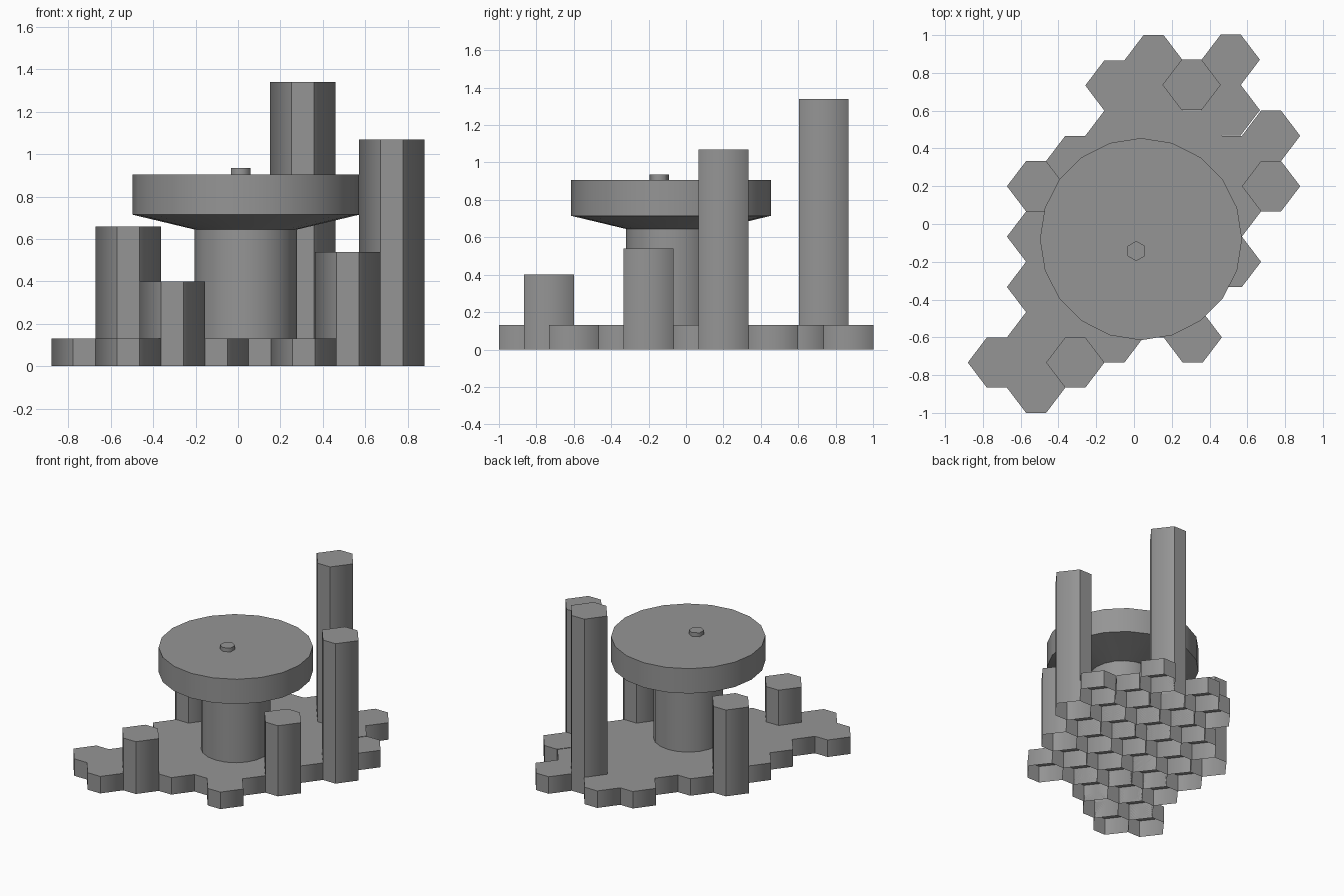
import bpy, bmesh
from math import cos, sin, pi

if "Cube" in bpy.data.objects:
    bpy.data.objects.remove(bpy.data.objects["Cube"])

DX, DY = 0.2073, 0.2667      # column and row spacing of the hex grid
HALF, FLAT, HIGH = 0.1543, 0.053, DY / 2

grey = bpy.data.materials.new("dark_grey")
grey.diffuse_color = (0.3, 0.3, 0.3, 1)
grey.use_nodes = True
grey.node_tree.nodes["Principled BSDF"].inputs["Base Color"].default_value = grey.diffuse_color
BASE = 0.13

def finish(bm, name):
    me = bpy.data.meshes.new(name)
    bm.to_mesh(me)
    bm.free()
    me.materials.append(grey)
    ob = bpy.data.objects.new(name, me)
    bpy.context.collection.objects.link(ob)
    return ob

def add_hex(bm, x, y, top):
    """Hexagonal cell with a cap and walls, open underneath."""
    pts = [(HALF, 0), (FLAT, HIGH), (-FLAT, HIGH), (-HALF, 0), (-FLAT, -HIGH), (FLAT, -HIGH)]
    lo = [bm.verts.new((x + px, y + py, 0)) for px, py in pts]
    hi = [bm.verts.new((x + px, y + py, top)) for px, py in pts]
    cap = bm.faces.new(hi)
    for i in range(6):
        j = (i + 1) % 6
        bm.faces.new((lo[i], lo[j], hi[j], hi[i])).smooth = True
    # Only the left and right corners are softened
    for e in cap.edges:
        e.smooth = False
    for i in (1, 2, 4, 5):
        bm.edges.get((lo[i], hi[i])).smooth = False

def lathe(name, x, y, n, profile, start=0.0):
    """Revolve (radius, z) pairs with n sides, capped, smooth around and sharp at the rims."""
    bm = bmesh.new()
    rings = [[bm.verts.new((x + r * cos(start + 2 * pi * i / n),
                            y + r * sin(start + 2 * pi * i / n), z)) for i in range(n)]
             for r, z in profile]
    for a, b in zip(rings, rings[1:]):
        for i in range(n):
            j = (i + 1) % n
            bm.faces.new((a[i], a[j], b[j], b[i])).smooth = True
    bm.faces.new(rings[0][::-1])
    bm.faces.new(rings[-1])
    for ring in rings:
        for i in range(n):
            bm.edges.get((ring[i - 1], ring[i])).smooth = False
    return finish(bm, name)

# Hex grid: lowest cell centre and cell count for each column
columns = [(-0.733, 1), (-0.867, 5), (-0.733, 5), (-0.6, 6),
           (-0.467, 6), (-0.6, 6), (-0.2, 5), (0.2, 2)]
# Tall columns, (column, row): height
towers = {(1, 4): 0.66, (2, 0): 0.40, (5, 5): 1.34, (6, 0): 0.54, (7, 0): 1.07}
# Cells that sit slightly apart from the main slab
loose = {(5, 5), (6, 3), (6, 4)}

base, corner = bmesh.new(), bmesh.new()
for c, (y0, count) in enumerate(columns):
    y0 = round(y0 / HIGH * 2) / 2 * HIGH      # snap to the grid
    for r in range(count):
        x, y = (c - 3.5) * DX, y0 + r * DY
        bm = base
        if (c, r) in loose:
            x, y, bm = x - 0.006, y + 0.003, corner
        if (c, r) in towers:
            tower = bmesh.new()
            add_hex(tower, x, y, towers[c, r])
            finish(tower, "hex_tower_%d" % c)
        else:
            add_hex(bm, x, y, BASE)
finish(base, "hex_base")
finish(corner, "hex_base_corner")

# Round pedestal with flared disc platform
lathe("pedestal_and_disc", 0.037, -0.08, 20,
      [(0.242, BASE), (0.242, 0.645), (0.535, 0.715), (0.535, 0.905)])

# Small hexagonal knob on the disc
lathe("disc_knob", 0.012, -0.143, 6, [(0.053, 0.905), (0.053, 0.935)], pi / 2)
